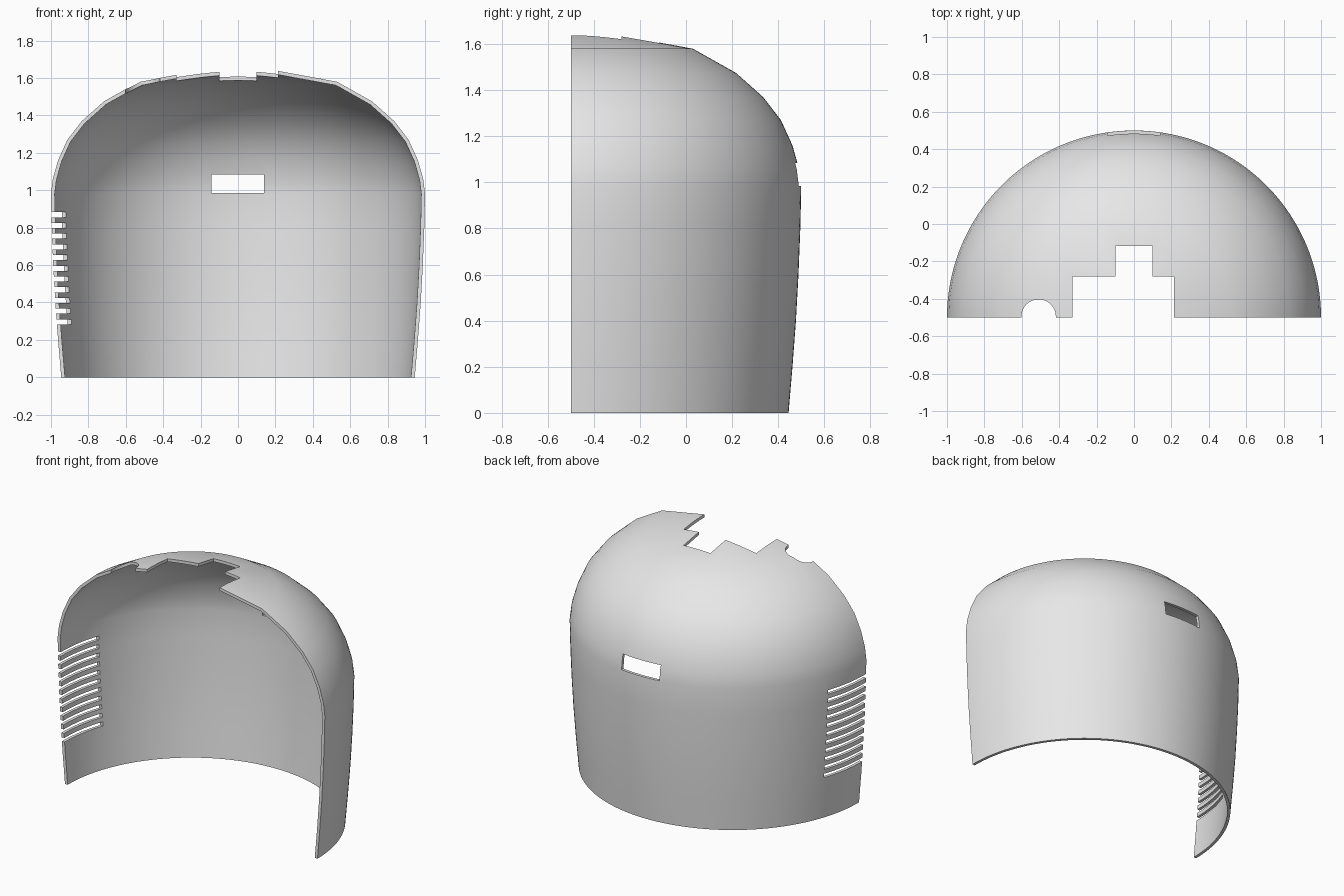
import bpy, bmesh, math
from mathutils import Vector, Matrix

cube = bpy.data.objects.get("Cube")
if cube:
    bpy.data.objects.remove(cube, do_unlink=True)

AXIS_Y = -0.5
WALL = 0.02
STEPS = 96

# Outer profile of the shell: (radius, height), from the rim to the crown
PROFILE = [(0.945, 0), (0.962, 0.2), (0.977, 0.4), (0.988, 0.6), (0.996, 0.8),
           (1, 0.98), (0.99, 1.06), (0.962, 1.16), (0.912, 1.27), (0.835, 1.37),
           (0.717, 1.475), (0.53, 1.58), (0.22, 1.637), (0, 1.65)]


def inner_profile(points):
    """Offset the profile inwards by the wall thickness."""
    result = []
    for i, (r, z) in enumerate(points):
        a = Vector(points[max(i - 1, 0)])
        b = Vector(points[min(i + 1, len(points) - 1)])
        t = (b - a).normalized()
        result.append((r - t.y * WALL, z + t.x * WALL))
    result[0] = (points[0][0] - WALL, 0)
    result[-1] = (0, points[-1][1] - WALL)
    return result


def finish(bm, name):
    bmesh.ops.recalc_face_normals(bm, faces=bm.faces)
    mesh = bpy.data.meshes.new(name)
    bm.to_mesh(mesh)
    bm.free()
    obj = bpy.data.objects.new(name, mesh)
    bpy.context.collection.objects.link(obj)
    return obj


def add_box(bm, low, high):
    low, high = Vector(low), Vector(high)
    matrix = Matrix.Translation((low + high) / 2) @ Matrix.Diagonal((*(high - low), 1))
    bmesh.ops.create_cube(bm, size=1, matrix=matrix)


def cut(target, bm):
    """Subtract the closed shapes in bm from the target."""
    cutter = finish(bm, "cutter")
    cutter.hide_render = True
    mod = target.modifiers.new("cut", 'BOOLEAN')
    mod.operation = 'DIFFERENCE'
    mod.solver = 'EXACT'
    mod.object = cutter
    bpy.ops.object.modifier_apply(modifier=mod.name)
    bpy.data.objects.remove(cutter, do_unlink=True)


# Half-round domed shell with a real wall thickness
outer, inner = PROFILE, inner_profile(PROFILE)
loop = outer + inner[::-1]
count = len(loop)
bm = bmesh.new()
rings = []
for s in range(STEPS + 1):
    a = math.pi * s / STEPS
    rings.append([bm.verts.new((r * math.cos(a), AXIS_Y + r * math.sin(a), z))
                  for r, z in loop])
for p, q in zip(rings, rings[1:]):
    for k in range(count):
        n = (k + 1) % count
        bm.faces.new((p[k], p[n], q[n], q[k]))
for ring in (rings[0], rings[-1]):
    for k in range(len(outer) - 1):
        bm.faces.new((ring[k], ring[k + 1], ring[count - 2 - k], ring[count - 1 - k]))
bmesh.ops.remove_doubles(bm, verts=bm.verts, dist=0.0001)
shell = finish(bm, "domed_shell")
bpy.context.view_layer.objects.active = shell
shell.select_set(True)

# Stepped notch in the crown
for low, high in (((-0.33, -0.8, 1.3), (0.213, -0.28, 2)),
                  ((-0.1, -0.8, 1.3), (0.1, -0.118, 2))):
    bm = bmesh.new()
    add_box(bm, low, high)
    cut(shell, bm)

# Round notch beside it
bm = bmesh.new()
bmesh.ops.create_cone(bm, cap_ends=True, segments=48, radius1=0.092, radius2=0.092,
                      depth=1, matrix=Matrix.Translation((-0.51, -0.495, 1.7)))
cut(shell, bm)

# Rear window
bm = bmesh.new()
add_box(bm, (-0.143, 0.2, 0.985), (0.14, 0.8, 1.085))
cut(shell, bm)

# Row of vent slots, open at the front edge of the right side
bm = bmesh.new()
for i in range(11):
    z = 0.296 + i * 0.0573
    add_box(bm, (-1.2, -0.8, z - 0.0135), (-0.7, -0.172, z + 0.0135))
cut(shell, bm)

# Single plain grey
grey = bpy.data.materials.new("light_grey")
grey.use_nodes = True
colour = (0.8, 0.8, 0.8, 1)
grey.diffuse_color = colour
grey.node_tree.nodes["Principled BSDF"].inputs["Base Color"].default_value = colour
shell.data.materials.clear()
shell.data.materials.append(grey)
for face in shell.data.polygons:
    face.material_index = 0

bpy.ops.object.shade_smooth_by_angle(angle=math.radians(30))
